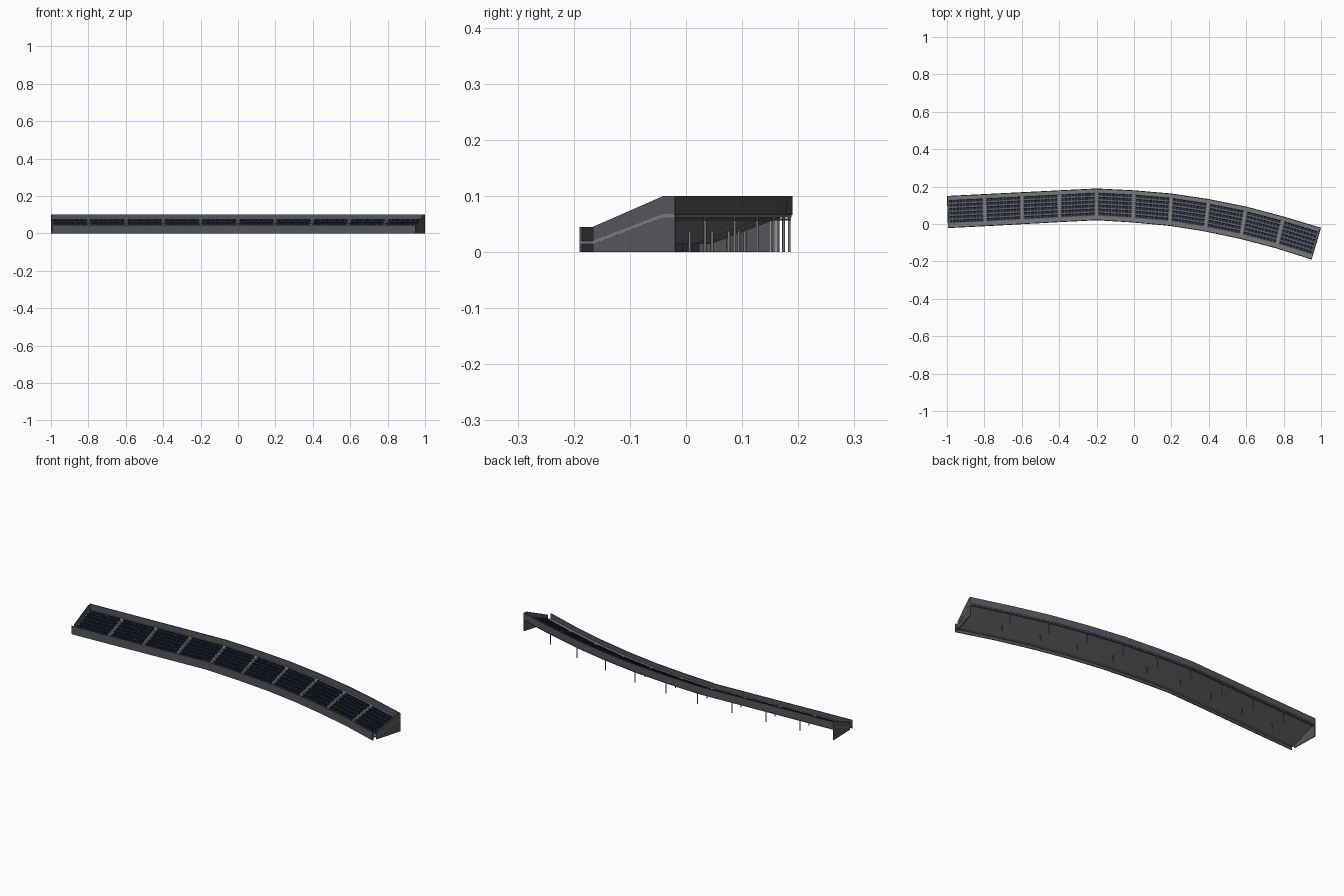
import bpy, bmesh
from mathutils import Vector

cube = bpy.data.objects.get("Cube")
if cube:
    bpy.data.objects.remove(cube, do_unlink=True)


def material(name, rgb):
    m = bpy.data.materials.new(name)
    m.use_nodes = True
    m.diffuse_color = (*rgb, 1)
    m.node_tree.nodes["Principled BSDF"].inputs["Base Color"].default_value = (*rgb, 1)
    return m


wall_grey = material("wall grey", (0.085, 0.092, 0.1))
deck_grey = material("deck grey", (0.19, 0.19, 0.19))
seat_navy = material("seat navy", (0.014, 0.02, 0.045))
step_beige = material("step beige", (0.3, 0.3, 0.27))
post_grey = material("post grey", (0.2, 0.2, 0.2))

# Plan of the bent stand: front and back edge at eleven stations
BAYS = 10
FRONT = [(-0.995, -0.022), (-0.796, -0.012), (-0.597, -0.001), (-0.398, 0.01),
         (-0.2, 0.02), (-0.005, 0.008), (0.19, -0.01), (0.38, -0.04),
         (0.57, -0.08), (0.76, -0.13), (0.95, -0.19)]
BACK = [(-1, 0.15), (-0.8, 0.16), (-0.6, 0.17), (-0.4, 0.18), (-0.2, 0.19),
        (0, 0.18), (0.2, 0.163), (0.4, 0.133), (0.6, 0.093), (0.8, 0.04), (1, -0.02)]


def place(s, v, z):
    """Point at station s along the stand and depth v (0 front, 1 back)."""
    i = min(max(int(s), 0), BAYS - 1)
    f = Vector(FRONT[i]).lerp(Vector(FRONT[i + 1]), s - i)
    b = Vector(BACK[i]).lerp(Vector(BACK[i + 1]), s - i)
    p = f.lerp(b, v)
    return (p.x, p.y, z)


def loft(bm, profile, stations):
    """Sweep a closed (depth, height) profile through the stations."""
    rings = [[bm.verts.new(place(s, v, z)) for v, z in profile] for s in stations]
    n = len(profile)
    for a, b in zip(rings, rings[1:]):
        for i in range(n):
            j = (i + 1) % n
            bm.faces.new((a[i], a[j], b[j], b[i]))
    bm.faces.new(rings[0])
    bm.faces.new(rings[-1][::-1])


def finish(bm, name, mat):
    bmesh.ops.recalc_face_normals(bm, faces=bm.faces)
    me = bpy.data.meshes.new(name)
    bm.to_mesh(me)
    bm.free()
    me.materials.append(mat)
    ob = bpy.data.objects.new(name, me)
    bpy.context.collection.objects.link(ob)
    return ob


def swept(name, profile, stations, mat):
    bm = bmesh.new()
    loft(bm, profile, stations)
    return finish(bm, name, mat)


def box(v0, v1, z0, z1):
    return [(v0, z0), (v1, z0), (v1, z1), (v0, z1)]


ALL = list(range(BAYS + 1))
V0, V1 = 0.14, 0.88            # foot and head of the rake
Z0, Z1, THICK = 0.02, 0.068, 0.006


def rake(v):
    return Z0 + (Z1 - Z0) * (v - V0) / (V1 - V0)


# Sloping deck with a walkway at its foot and head
top = [(0.01, Z0), (V0, Z0), (V1, Z1), (0.99, Z1)]
swept("deck", top + [(v, z - THICK) for v, z in reversed(top)], ALL, deck_grey)

# Long walls and the beam under the rear edge
swept("front_wall", box(0, 0.025, 0, 0.045), ALL, wall_grey)
swept("back_wall", box(0.975, 1, 0.066, 0.1), ALL, wall_grey)
swept("rear_beam", box(0.955, 0.985, 0.056, 0.06), ALL, wall_grey)

# End walls follow the rake down to the ground
end_profile = [(V0, 0), (1, 0), (1, 0.1), (V1, 0.1), (V0, 0.045)]
for side, s in (("right", 0.003), ("left", BAYS - 0.023)):
    swept(side + "_end_wall", end_profile, [s, s + 0.02], wall_grey)

# Rows of single seats in every bay
ROWS, SEATS = 6, 10
pitch = (V1 - V0) / ROWS
bm = bmesh.new()
for r in range(ROWS):
    v = V0 + pitch * (r + 0.2)
    z = rake(v) + 0.004
    a, b = v + pitch * 0.5, v + pitch * 0.68
    seat = [(v, z - 0.003), (b, z - 0.003), (b, z + 0.01),
            (a, z + 0.01), (a, z), (v, z)]
    for bay in range(BAYS):
        width = 0.9 / SEATS
        for k in range(SEATS):
            s = bay + 0.05 + k * width
            loft(bm, seat, [s + width * 0.07, s + width * 0.93])
finish(bm, "seats", seat_navy)

# Stepped aisles between the bays
STEPS = 12
bm = bmesh.new()
for i in range(1, BAYS):
    for k in range(STEPS):
        v = V0 + (V1 - V0) * k / STEPS
        w = v + (V1 - V0) / STEPS
        loft(bm, box(v, w - 0.02, rake(v) - 0.002, rake(w)), [i - 0.03, i, i + 0.03])
finish(bm, "aisle_steps", step_beige)

# Round posts in a rear row and a middle row
for row, v, height in (("rear_posts", 0.965, 0.064), ("middle_posts", 0.5, 0.039)):
    bm = bmesh.new()
    for i in range(1, BAYS):
        made = bmesh.ops.create_cone(bm, cap_ends=True, segments=8, radius1=0.0025,
                                     radius2=0.0025, depth=height)
        bmesh.ops.translate(bm, verts=made["verts"], vec=place(i, v, height / 2))
    post = finish(bm, row, post_grey)
    for p in post.data.polygons:
        p.use_smooth = abs(p.normal.z) < 0.5
